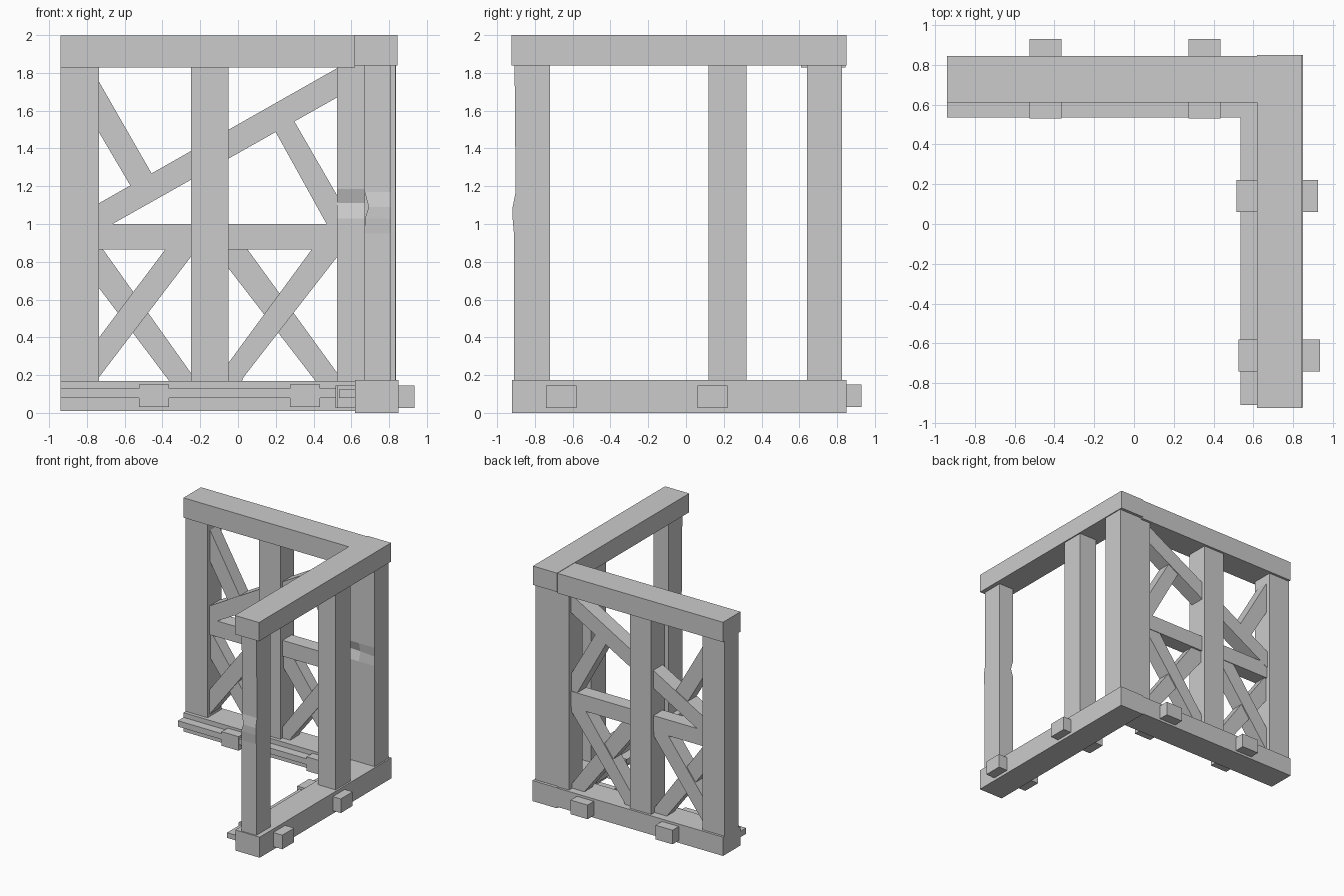
import bpy, bmesh


def finish(name, bm):
    bmesh.ops.recalc_face_normals(bm, faces=bm.faces)
    me = bpy.data.meshes.new(name)
    bm.to_mesh(me)
    bm.free()
    ob = bpy.data.objects.new(name, me)
    bpy.context.collection.objects.link(ob)
    return ob


def loft(name, rings):
    """Skin a stack of equal-sized point rings and cap both ends."""
    bm = bmesh.new()
    vs = [[bm.verts.new(p) for p in r] for r in rings]
    n = len(vs[0])
    for a, b in zip(vs, vs[1:]):
        for i in range(n):
            j = (i + 1) % n
            bm.faces.new((a[i], a[j], b[j], b[i]))
    bm.faces.new(vs[0])
    bm.faces.new(vs[-1])
    return finish(name, bm)


def rect(x0, x1, y0, y1, z):
    return [(x0, y0, z), (x1, y0, z), (x1, y1, z), (x0, y1, z)]


def box(name, x0, x1, y0, y1, z0, z1):
    return loft(name, [rect(x0, x1, y0, y1, z0), rect(x0, x1, y0, y1, z1)])


def brace(name, pts, y0=0.675, y1=0.79):
    """Extrude an xz outline through the wall thickness."""
    return loft(name, [[(x, y, z) for x, z in pts] for y in (y0, y1)])


# Sill and head beams of both walls
box("back_sill", -0.94, 0.62, 0.61, 0.845, 0.01, 0.17)
box("side_sill", 0.62, 0.85, -0.922, 0.85, 0, 0.175)
box("back_head_beam", -0.94, 0.62, 0.61, 0.845, 1.828, 1.997)
box("side_head_beam", 0.618, 0.845, -0.925, 0.85, 1.84, 2.0)

# Inner ledge strips
box("back_ledge", -0.94, 0.62, 0.535, 0.61, 0.08, 0.13)
box("side_ledge", 0.535, 0.62, -0.91, 0.61, 0.08, 0.125)

# Pegs through the sills
for i, x in enumerate((-0.445, 0.355)):
    box(f"back_peg_{i}", x - 0.08, x + 0.08, 0.53, 0.93, 0.03, 0.15)
for i, (y, x) in enumerate(((0.14, 0.515), (-0.66, 0.525))):
    box(f"side_peg_{i}", x, x + 0.41, y - 0.08, y + 0.08, 0.025, 0.145)

# Plain posts
box("left_post", -0.94, -0.735, 0.64, 0.825, 0.1, 1.9)
box("back_middle_post", -0.25, -0.05, 0.64, 0.825, 0.1, 1.9)
box("side_middle_post", 0.67, 0.835, 0.12, 0.32, 0.1, 1.9)

# Corner post with a chip in its inner front edge
rings = []
for z, inset in ((0.1, 0), (1.03, 0), (1.11, 0.03), (1.185, 0), (1.9, 0)):
    r = rect(0.525, 0.837, 0.64, 0.825, z)
    r[0] = (0.525, 0.64 + inset, z)
    r.insert(1, (0.69, 0.64 + inset * 0.6, z))
    rings.append(r)
loft("corner_post", rings)

# Front post with a dented middle
loft("front_post", [
    rect(0.67, 0.81, -0.911, -0.72, 0.1),
    rect(0.67, 0.81, -0.911, -0.72, 0.95),
    rect(0.672, 0.81, -0.918, -0.72, 1.03),
    rect(0.692, 0.81, -0.918, -0.72, 1.09),
    rect(0.67, 0.81, -0.902, -0.72, 1.17),
    rect(0.67, 0.81, -0.908, -0.72, 1.9)])

# Middle rail and long rising brace
box("middle_rail", -0.8, 0.58, 0.67, 0.795, 0.865, 1.0)
brace("long_brace", [(-0.78, 0.935), (0.56, 1.69), (0.56, 1.845), (-0.78, 1.085)],
      0.668, 0.797)

# Short struts meeting the long brace
brace("left_strut", [(-0.78, 1.83), (-0.78, 1.56), (-0.55, 1.17), (-0.43, 1.22)])
brace("right_strut", [(0.17, 1.54), (0.48, 0.98), (0.56, 0.98), (0.56, 1.09),
                      (0.28, 1.575)])

# Crossed braces in the two lower bays
for name, a, b in (("left", -0.735, -0.25), ("right", -0.05, 0.525)):
    o, w = (0.0, b - a) if name == "left" else (0.08, b - a - 0.08)
    brace(name + "_cross_up", [(a - 0.03, 0.15), (a + o * 0.8, 0.15),
          (a + o, 0.19), (b + 0.03, 0.865), (b - 0.12, 0.885),
          (a - 0.03, 0.36 - o * 1.7)], 0.67, 0.79)
    brace(name + "_cross_down", [(a - 0.03, 0.88), (a + 0.01 + o, 0.88),
          (b + 0.03, 0.17), (b + 0.03, 0.15), (b - 0.1, 0.15),
          (a - 0.03, 0.7 + o * 1.3)], 0.68, 0.78)
